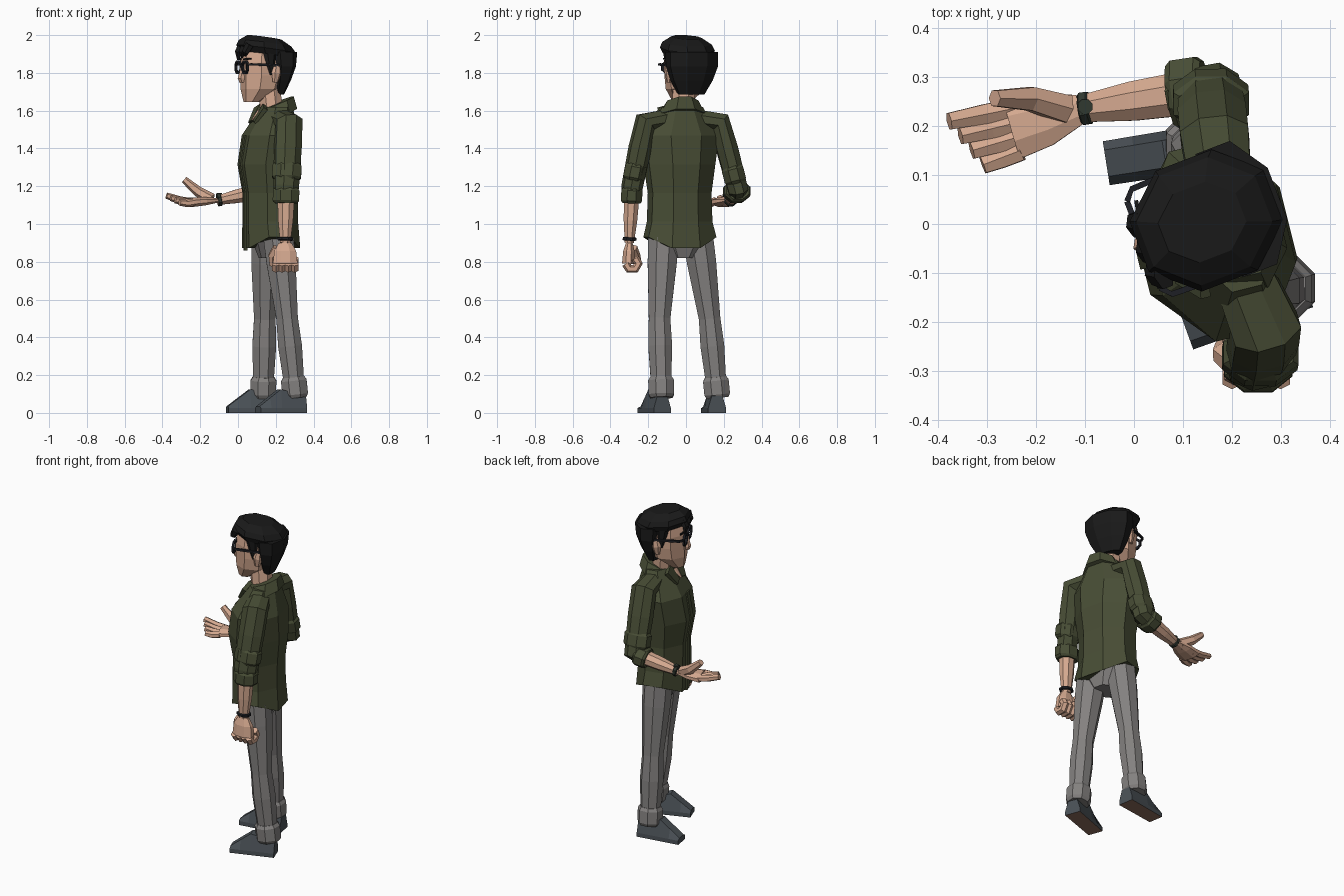
import bpy, bmesh
from math import sin, cos, pi, radians
from mathutils import Vector

default = bpy.data.objects.get("Cube")
if default:
    bpy.data.objects.remove(default, do_unlink=True)


def material(name, red, green, blue):
    mat = bpy.data.materials.new(name)
    mat.use_nodes = True
    mat.diffuse_color = (red, green, blue, 1)
    shader = mat.node_tree.nodes["Principled BSDF"]
    shader.inputs["Base Color"].default_value = mat.diffuse_color
    return mat


SHIRT = material("olive shirt", .065, .075, .036)
PANTS = material("grey trousers", .23, .22, .215)
SKIN = material("skin", .67, .4, .28)
HAIR = material("black hair", .01, .01, .01)
SHOE = material("slate shoe", .07, .083, .095)
SOLE = material("brown sole", .26, .15, .105)
WATCH = material("dark green watch", .03, .04, .03)
BLACK = material("black plastic", .013, .014, .018)

# A place is an origin and a turn: local x is the figure's left, -y its front
WORLD = (Vector(), 0)
TORSO = (Vector((.185, -.03, 0)), radians(-76))
HEAD = (Vector((.13, 0, 0)), radians(-69))
SIDES = (("left", 1), ("right", -1))


def skin_rings(name, rings, mat, place=WORLD, caps=True):
    """Join a series of equal point rings into one flat-shaded mesh."""
    bm = bmesh.new()
    loops = [[bm.verts.new(point) for point in ring] for ring in rings]
    for low, high in zip(loops, loops[1:]):
        for i in range(len(low)):
            bm.faces.new((low[i - 1], low[i], high[i], high[i - 1]))
    if caps:
        bm.faces.new(loops[0])
        bm.faces.new(loops[-1])
    bmesh.ops.remove_doubles(bm, verts=bm.verts, dist=.0001)
    bmesh.ops.recalc_face_normals(bm, faces=bm.faces)
    mesh = bpy.data.meshes.new(name)
    bm.to_mesh(mesh)
    bm.free()
    mesh.materials.append(mat)
    obj = bpy.data.objects.new(name, mesh)
    obj.location, obj.rotation_euler.z = place
    bpy.context.collection.objects.link(obj)
    return obj


def polygon(sides):
    """Polygon whose flat sides touch the unit box."""
    half = pi / sides
    angles = [half * (2 * i + 1) for i in range(sides)]
    return [(cos(a) / cos(half), sin(a) / cos(half)) for a in angles]


def heights(bottom, top, count):
    return [bottom + (top - bottom) * i / (count - 1) for i in range(count)]


def stack(name, mat, place, bottom, top, levels, tilt=0, bow=0):
    """Evenly spaced level rings, each (half width, half depth, y centre).
    Tilt raises the back; bow raises the flanks of the lowest ring."""
    rings = []
    for z, (width, depth, y) in zip(heights(bottom, top, len(levels)), levels):
        lift = bow if z == bottom else 0
        rings.append([Vector((u * width, y + v * depth, z + tilt * v * depth + lift * u * u))
                      for u, v in polygon(8)])
    return skin_rings(name, rings, mat, place)


def tube(name, mat, joints, widths, flat=1, hint=(1, 0, 0), sides=8, place=WORLD):
    """Sweep a polygon through the joints; hint is the first width direction."""
    joints = [Vector(joint) for joint in joints]
    wide, before, rings = Vector(hint), None, []
    for i, (joint, width) in enumerate(zip(joints, widths)):
        along = (joints[min(i + 1, len(joints) - 1)] - joints[max(i - 1, 0)]).normalized()
        if before:
            wide = before.rotation_difference(along) @ wide
        wide = (wide - along * wide.dot(along)).normalized()
        thick = along.cross(wide) * flat
        rings.append([joint + (wide * u + thick * v) * width for u, v in polygon(sides)])
        before = along
    return skin_rings(name, rings, mat, place)


def band(name, mat, start, end, first, last, radius, flat, hint=(1, 0, 0)):
    """Bevelled cuff around part of a limb."""
    span = last - first
    stops = (first, first + span / 6, last - span / 6, last)
    inner = radius * .85
    tube(name, mat, [start.lerp(end, t) for t in stops],
         (inner, radius, radius, inner), flat, hint)


# Shirt body with a curved hem, and a placket that follows its front
hem, yoke = .86, 1.62
shirt = ((.185, .14, -.01), (.165, .135, -.015), (.16, .135, -.015),
         (.18, .155, -.02), (.2, .14, -.01), (.11, .075, .02))
stack("shirt_body", SHIRT, TORSO, hem, yoke, shirt, bow=.07)
front = [(0, y - depth, z) for z, (_, depth, y) in zip(heights(hem, yoke, len(shirt)), shirt)]
tube("shirt_placket", SHIRT, front[:-1], [.02] * len(front), .35, sides=4, place=TORSO)

# Collar and open neckline
stack("shirt_collar", SHIRT, TORSO, 1.57, 1.64, ((.12, .1, .02), (.085, .085, .02)), tilt=.4)
tube("open_neckline", SKIN, ((0, -.075, 1.6), (0, -.115, 1.55)), (.025, .008), .3, place=TORSO)
for label, side in SIDES:
    tube(label + "_collar_wing", SHIRT, ((side * .07, -.06, 1.62), (side * .04, -.11, 1.54)),
         (.04, .025), .3, sides=4, place=TORSO)

# Arms: sleeve, rolled cuffs and bare forearm
chest = Vector((.19, -.03, 1.57))
left_wrist, right_wrist = Vector((.25, -.3, .9)), Vector((-.11, .235, 1.125))
arms = (("left", (.27, -.215, 1.54), (.255, -.285, 1.2), left_wrist, (1, 0, 0)),
        ("right", (.165, .18, 1.54), (.155, .275, 1.18), right_wrist, (0, 1, 0)))
for label, shoulder, elbow, wrist, across in arms:
    shoulder, elbow = Vector(shoulder), Vector(elbow)
    cuff = elbow.lerp(wrist, .3)
    tube(label + "_sleeve", SHIRT, (chest.lerp(shoulder, .4), shoulder,
         shoulder.lerp(elbow, .4), elbow, cuff), (.06, .07, .07, .065, .055), .8)
    band(label + "_sleeve_fold", SHIRT, shoulder, elbow, .65, .9, .077, .75)
    band(label + "_sleeve_cuff", SHIRT, elbow, cuff, .1, 1, .07, .8, across)
    tube(label + "_forearm", SKIN, (elbow.lerp(wrist, .2), elbow.lerp(wrist, .6), wrist),
         (.045, .04, .027), .9, across)
    if label == "left":
        band("bracelet", BLACK, elbow, wrist, .9, .96, .04, .9)
    else:
        band("watch_strap", WATCH, elbow, wrist, .92, 1, .033, 1, across)
        face = wrist + Vector((.01, .005, .03))
        tube("watch_case", WATCH, (face, face + Vector((0, 0, .008))), (.015, .015))

# Open right hand, palm up, with fanned fingers
knuckles = Vector((-.25, .195, 1.115))
tube("right_palm", SKIN, (right_wrist, right_wrist.lerp(knuckles, .5), knuckles),
     (.03, .055, .064), .4, (0, 1, 0))
for i in range(4):
    root = knuckles + Vector((.02, .045 - .03 * i, 0))
    tip = root + Vector((.023 * i - .148, -.03, .035 - .012 * i))
    bend = root.lerp(tip, .5) - Vector((0, 0, .006))
    tube(f"right_finger_{i + 1}", SKIN, (root, bend, tip), (.02, .02, .017), .85, (0, 1, 0), 6)
thumb = Vector((-.14, .235, 1.13))
thumb_tip = Vector((-.285, .257, 1.235))
tube("right_thumb", SKIN, (thumb, thumb.lerp(thumb_tip, .5) + Vector((0, .01, -.01)), thumb_tip),
     (.028, .024, .016), 1, (0, 1, 0), 6)

# Relaxed left hand with fingers curled round a small circle
fist = Vector((.25, -.305, .79))
tube("left_palm", SKIN, (left_wrist, left_wrist.lerp(fist, .4), fist), (.034, .058, .065), .52)
for i in range(4):
    curl = [fist + Vector((.033 * (i - 1.5), .02 - .033 * cos(a), -.032 * sin(a)))
            for a in (0, pi / 3, pi * 2 / 3, pi, pi * 4 / 3)]
    tube(f"left_finger_{i + 1}", SKIN, curl, [.02] * len(curl), sides=6)
tube("left_thumb", SKIN, ((.21, -.285, .87), (.182, -.265, .83), (.182, -.25, .78)),
     (.026, .021, .015), sides=6)


# Shoes: cross-sections from heel to toe, brown underneath
def shoe(name, heel, turn):
    rings = []
    for reach, top in ((0, .09), (.14, .125), (.2, .08), (.26, .035)):
        half = .048 - reach * .01
        outline = ((-1, 0), (1, 0), (1, .025), (.6, top), (-.6, top), (-1, .025))
        rings.append([Vector((u * half, -reach, z)) for u, z in outline])
    obj = skin_rings(name, rings, SHOE, (Vector(heel), radians(turn)))
    obj.data.materials.append(SOLE)
    for face in obj.data.polygons:
        face.material_index = int(face.normal.z < -.7)


# Trousers: hips, then legs with turned-up cuffs over the shoes
stack("trouser_hips", PANTS, TORSO, .82, 1, ((.07, .07, 0), (.15, .1, 0), (.15, .1, 0)))
legs = (("left", (.215, -.12, .92), (.26, -.14, .5), (.305, -.13, .08), (.35, -.125, 0), -70),
        ("right", (.15, .065, .92), (.142, .125, .5), (.133, .167, .08), (.2, .165, 0), -81))
for label, hip, knee, ankle, heel, turn in legs:
    hip, knee, ankle = Vector(hip), Vector(knee), Vector(ankle)
    tube(label + "_trouser_leg", PANTS, (hip, hip.lerp(knee, .3), knee, knee.lerp(ankle, .35),
         ankle), (.08, .077, .057, .063, .05))
    band(label + "_trouser_cuff", PANTS, knee, ankle, .74, 1, .068, 1)
    shoe(label + "_shoe", heel, turn)

# Neck, head, nose and ears
tube("neck", SKIN, ((.185, -.02, 1.54), (.165, -.01, 1.72)), (.06, .058))
stack("head", SKIN, HEAD, 1.645, 1.925, (
    (.045, .04, -.06), (.095, .1, -.01), (.105, .11, 0), (.107, .114, 0), (.1, .1, 0)))
tube("nose", SKIN, ((0, -.115, 1.75), (0, -.12, 1.77), (0, -.108, 1.84)),
     (.013, .018, .01), sides=6, place=HEAD)
for label, side in SIDES:
    tube(label + "_ear", SKIN, ((side * .11, .03, 1.75), (side * .115, .035, 1.8),
         (side * .115, .04, 1.84)), (.008, .015, .01), 1.6, sides=6, place=HEAD)

# Hair: crown lower at the back, tapering nape, sideburns and a swept fringe
stack("hair_crown", HAIR, HEAD, 1.895, 1.988, (
    (.12, .13, .025), (.132, .148, .02), (.12, .13, .015), (.075, .085, .01)), tilt=-.14)
stack("hair_back", HAIR, HEAD, 1.685, 1.91, (
    (.07, .035, .075), (.11, .06, .083), (.135, .08, .088), (.135, .09, .085)))
for label, side in SIDES:
    x = side * .106
    tube(label + "_sideburn", HAIR, ((x, 0, 1.91), (x, .005, 1.85), (x, .01, 1.79)),
         (.016, .011, .004), 2, sides=6, place=HEAD)
for i, x in enumerate((-.035, .02, .07)):
    tube(f"fringe_lock_{i + 1}", HAIR, ((x, -.1, 1.95), (x - .01, -.12, 1.91),
         (x - .02, -.118, 1.87 + .01 * i)), (.03, .024, .007), .7, sides=6, place=HEAD)

# Glasses and eyebrows
for label, side in SIDES:
    rim = [[Vector((side * .05 + u * (.045 - inset), y, 1.83 + v * (.036 - inset)))
            for u, v in polygon(8)]
           for inset, y in ((0, -.112), (0, -.124), (.013, -.124), (.013, -.112), (0, -.112))]
    skin_rings(label + "_glasses_rim", rim, BLACK, HEAD, caps=False)
    tube(label + "_glasses_arm", BLACK, ((side * .095, -.118, 1.845), (side * .115, -.1, 1.845),
         (side * .12, .05, 1.84)), [.006] * 3, sides=4, place=HEAD)
    tube(label + "_eyebrow", HAIR, ((side * .02, -.113, 1.872), (side * .09, -.1, 1.876)),
         (.005, .004), 1, (0, 1, 0), 4, HEAD)
tube("glasses_bridge", BLACK, ((-.012, -.12, 1.838), (.012, -.12, 1.838)),
     (.005, .005), 1, (0, 1, 0), 4, HEAD)
